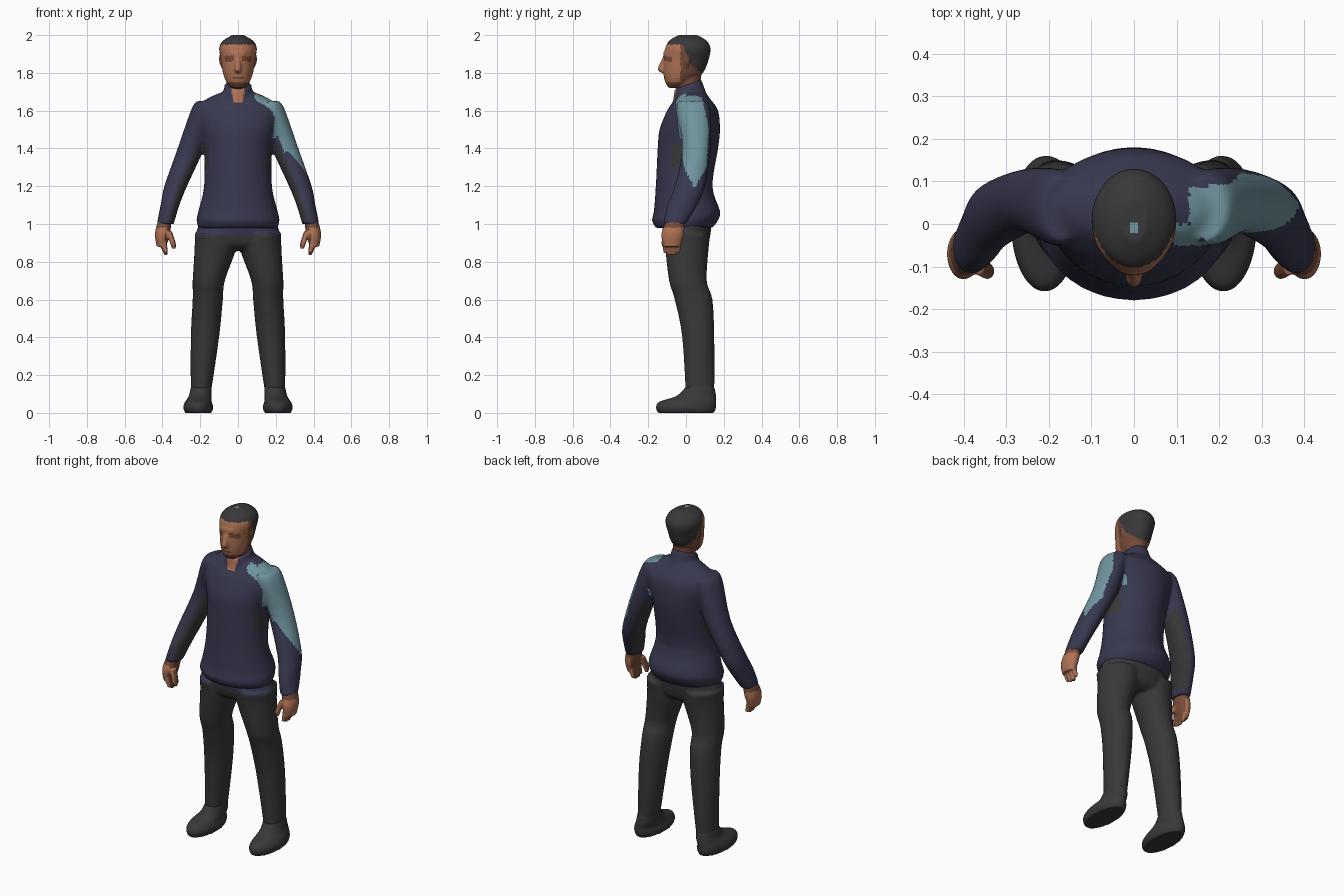
import bpy, bmesh, math
from mathutils import Vector

default_cube = bpy.data.objects.get("Cube")
if default_cube:
    bpy.data.objects.remove(default_cube)

SEGMENTS = 32
STEPS = 4
COLOURS = {
    "navy": (.04, .04, .08),
    "charcoal": (.04, .04, .04),
    "teal": (.16, .3, .34),
    "skin": (.43, .17, .09),
    "dark skin": (.18, .07, .04),
}
NAMES = list(COLOURS)
materials = []
for label, rgb in COLOURS.items():
    material = bpy.data.materials.new(label)
    material.use_nodes = True
    material.diffuse_color = (*rgb, 1)
    shader = material.node_tree.nodes["Principled BSDF"]
    shader.inputs["Base Color"].default_value = (*rgb, 1)
    shader.inputs["Roughness"].default_value = .8
    materials.append(material)


def smooth_rings(rings):
    """Curve smoothly through the given rings, adding rings between them."""
    knots = [Vector(ring) for ring in rings]
    result = []
    for i, (start, end) in enumerate(zip(knots, knots[1:])):
        before = knots[max(i - 1, 0)]
        after = knots[min(i + 2, len(knots) - 1)]
        for step in range(STEPS):
            t = step / STEPS
            ease = t * t * (3 - 2 * t)
            leave = (end - before) / 2 * t * (1 - t) ** 2
            arrive = (after - start) / 2 * t * t * (1 - t)
            result.append(start.lerp(end, ease) + leave - arrive)
    return result + [knots[-1]]


def loft(bm, rings, side=1, tilt=0):
    """Closed oval skin through rings of (z, x min, x max, y min, y max)."""
    loops = []
    for z, left, right, front, back in smooth_rings(rings):
        loop = []
        for i in range(SEGMENTS):
            angle = math.tau * i / SEGMENTS
            x = (left + right) / 2 + (right - left) / 2 * math.cos(angle)
            depth = (back - front) / 2 * math.sin(angle)
            position = (side * x, (front + back) / 2 + depth, z + tilt * depth)
            loop.append(bm.verts.new(position))
        loops.append(loop)
    faces = [bm.faces.new(loops[0]), bm.faces.new(loops[-1])]
    for lower, upper in zip(loops, loops[1:]):
        for i in range(SEGMENTS):
            quad = (lower[i - 1], lower[i], upper[i], upper[i - 1])
            faces.append(bm.faces.new(quad))
    bmesh.ops.recalc_face_normals(bm, faces=faces)


def central_loft(bm, rings, tilt=0):
    """Loft through rings of (z, half width, y min, y max), centred on x."""
    full = [(z, -half, half, front, back) for z, half, front, back in rings]
    loft(bm, full, tilt=tilt)


def blend(points, t):
    """Piecewise linear value at t."""
    for (low, first), (high, second) in zip(points, points[1:]):
        if t <= high:
            return first + (second - first) * max(0, (t - low) / (high - low))
    return points[-1][1]


def finish(name, bm, voxel, colour_rule):
    """Fuse the lofts into one smooth surface and colour its faces by rule."""
    rough = bpy.data.meshes.new(name)
    bm.to_mesh(rough)
    bm.free()
    part = bpy.data.objects.new(name, rough)
    bpy.context.collection.objects.link(part)
    fuse = part.modifiers.new("fuse", 'REMESH')
    fuse.mode = 'VOXEL'
    fuse.voxel_size = voxel
    soften = part.modifiers.new("soften", 'SMOOTH')
    soften.iterations = 3
    graph = bpy.context.evaluated_depsgraph_get()
    mesh = bpy.data.meshes.new_from_object(part.evaluated_get(graph))
    part.modifiers.clear()
    part.data = mesh
    mesh.materials.clear()
    for material in materials:
        mesh.materials.append(material)
    for face in mesh.polygons:
        face.use_smooth = True
        colour = colour_rule(face.center, face.normal)
        face.material_index = NAMES.index(colour)


# Jacket: open collar, teal shoulder panel, dark panels inside the sleeves
def jacket_colour(centre, normal):
    x, y, z = centre
    outward = normal.x * math.copysign(1, x)
    if abs(x) < (z - 1.5) / 6 and y < 0 and z > 1.64:
        return "skin"
    panel_front = blend([(1.2, .04), (1.3, -.01), (1.6, -.05)], z)
    panel_back = blend([(1.2, .05), (1.3, .11), (1.5, .12), (1.7, .08)], z)
    panel_edge = .2 + (1.45 - z) / 2 if z < 1.45 else .13 if y > 0 else .09
    on_panel = x > panel_edge and panel_front < y < panel_back
    if on_panel and z > 1.2 and outward > -.2:
        return "teal"
    inner_sleeve = abs(x) > .19 and outward < -.4
    under_arm = abs(x) < .2 and outward > .85 and z > 1.3
    if 1.03 < z < 1.42 and (inner_sleeve or under_arm):
        return "charcoal"
    return "navy"


jacket = bmesh.new()
central_loft(jacket, [
    (.98, .21, -.16, .14), (1.02, .22, -.18, .17), (1.07, .21, -.17, .18),
    (1.2, .18, -.16, .14), (1.4, .18, -.15, .17), (1.5, .2, -.14, .18),
    (1.6, .22, -.1, .17), (1.66, .17, -.06, .13), (1.7, .08, -.04, .1)])
central_loft(jacket, [
    (1.62, .1, -.08, .12), (1.68, .08, -.07, .1), (1.74, .07, -.06, .08)],
    tilt=.4)
for side in (1, -1):
    loft(jacket, [
        (1, .34, .43, -.12, 0), (1.1, .31, .41, -.1, .06),
        (1.2, .27, .39, -.06, .1), (1.4, .18, .32, -.02, .13),
        (1.6, .12, .25, -.05, .13), (1.65, .12, .22, -.04, .11)], side)
finish("jacket", jacket, .01, jacket_colour)


# Trousers, with the shirt hem showing at the front of the waist
def trouser_colour(centre, normal):
    return "navy" if centre.z > .94 and centre.y < 0 else "charcoal"


trousers = bmesh.new()
central_loft(trousers, [
    (.86, .1, -.06, .08), (.9, .22, -.11, .12), (1.03, .2, -.13, .14)])
for side in (1, -1):
    loft(trousers, [
        (.06, .15, .25, 0, .15), (.4, .1, .25, -.02, .15),
        (.6, .08, .24, -.06, .14), (.7, .07, .24, -.09, .11),
        (.87, .01, .23, -.11, .12), (.95, .02, .23, -.12, .13)], side)
finish("trousers", trousers, .01, trouser_colour)


# Hands: palm, four fingers and thumb
def hand_colour(centre, normal):
    facing_body = normal.x * centre.x < 0 and abs(normal.x) > .6
    return "dark skin" if facing_body or centre.z > .98 else "skin"


for label, side in (("left", 1), ("right", -1)):
    shoe = bmesh.new()
    loft(shoe, [
        (0, .14, .28, -.15, .15), (.03, .13, .29, -.16, .16),
        (.06, .14, .28, -.14, .16), (.09, .14, .26, -.05, .16),
        (.14, .14, .25, 0, .15)], side)
    finish(label + "_shoe", shoe, .008, lambda centre, normal: "charcoal")

    hand = bmesh.new()
    loft(hand, [
        (1.03, .35, .42, -.1, -.01), (.95, .36, .44, -.13, -.01),
        (.88, .38, .43, -.12, -.03)], side)
    for finger in range(4):
        y = -.11 + finger * .023
        tip = .83 + abs(finger - 1.5) / 90
        loft(hand, [
            (tip, .37, .39, y - .01, y + .01),
            (.92, .38, .43, y - .015, y + .015)], side)
    loft(hand, [
        (.87, .33, .35, -.12, -.1), (.9, .33, .36, -.13, -.09),
        (.96, .35, .38, -.12, -.07)], side)
    finish(label + "_hand", hand, .005, hand_colour)


# Head: skull, neck, nose, brow and ears, with short hair
def head_colour(centre, normal):
    x, y, z = centre
    if z > 1.98 and math.hypot(x, y + .01) < .012:
        return "teal"
    if z > blend([(-.02, 1.95), (.03, 1.84), (.08, 1.8)], y):
        return "charcoal"
    eyes = 1.86 < z < 1.89 and .02 < abs(x) < .07
    mouth = 1.77 < z < 1.78 and abs(x) < .03
    under_chin = 1.69 < z < 1.75
    if eyes or mouth or under_chin or y > -.03:
        return "dark skin"
    return "skin"


head = bmesh.new()
central_loft(head, [
    (1.72, .03, -.09, -.03), (1.75, .06, -.11, .03), (1.8, .08, -.12, .09),
    (1.87, .09, -.12, .12), (1.93, .1, -.11, .13), (1.97, .08, -.09, .11),
    (2, .03, -.04, .06)])
central_loft(head, [(1.6, .06, -.05, .07), (1.8, .06, -.04, .08)])
central_loft(head, [
    (1.8, .01, -.13, -.09), (1.82, .02, -.15, -.09), (1.89, .01, -.12, -.09)])
central_loft(head, [(1.89, .05, -.12, -.06), (1.91, .05, -.12, -.06)])
for side in (1, -1):
    loft(head, [
        (1.83, .08, .09, 0, .01), (1.86, .08, .1, -.01, .02),
        (1.89, .08, .1, 0, .02)], side)
finish("head", head, .006, head_colour)
